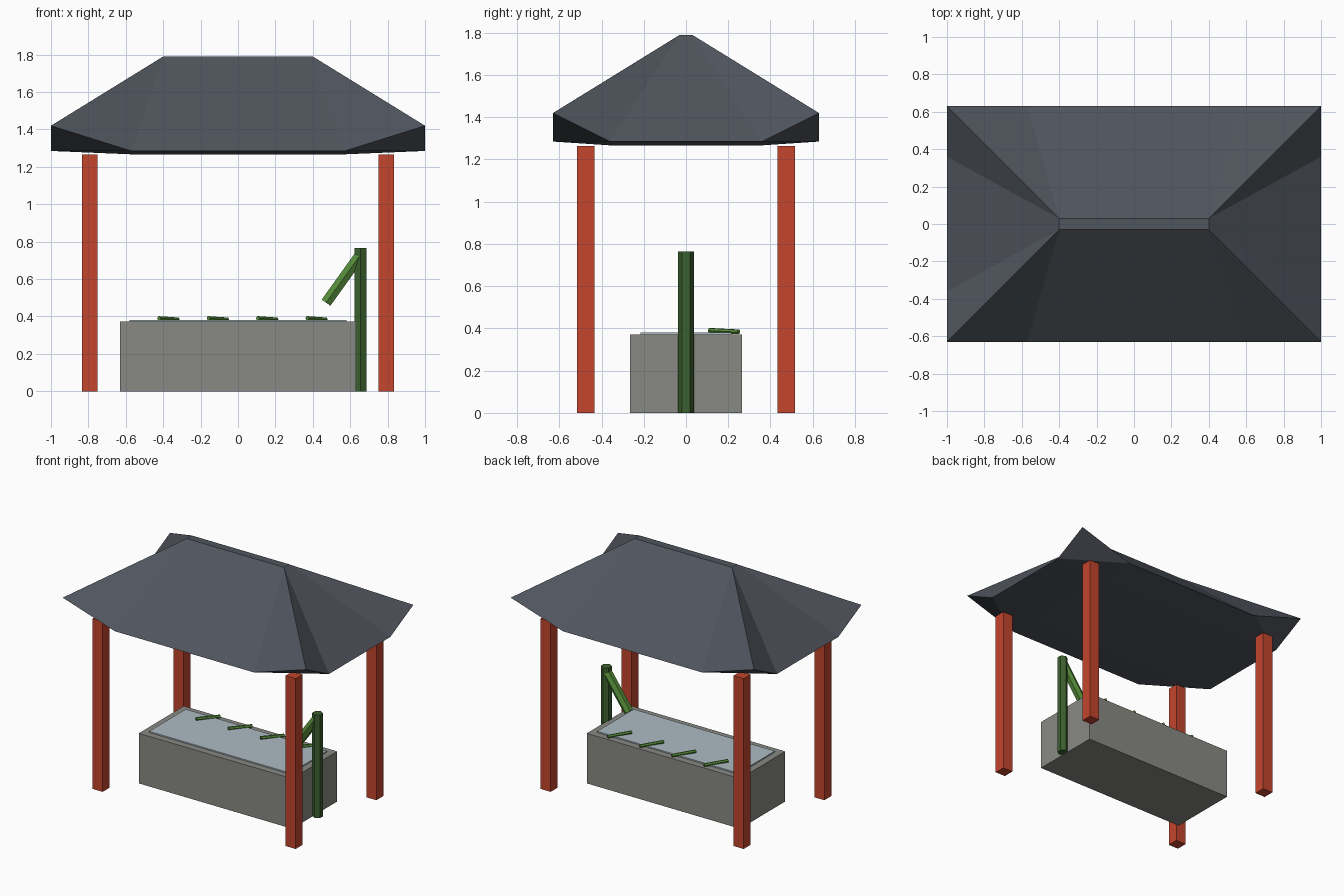
import bpy, bmesh
from mathutils import Vector

cube = bpy.data.objects.get("Cube")
if cube:
    bpy.data.objects.remove(cube, do_unlink=True)


def material(name, rgb):
    m = bpy.data.materials.new(name)
    m.use_nodes = True
    m.diffuse_color = (*rgb, 1)
    m.node_tree.nodes["Principled BSDF"].inputs["Base Color"].default_value = (*rgb, 1)
    return m


slate = material("slate", (0.08, 0.09, 0.11))
red = material("red_wood", (0.55, 0.06, 0.027))
stone = material("stone", (0.25, 0.25, 0.23))
water_blue = material("water", (0.42, 0.50, 0.55))
dark_green = material("dark_bamboo", (0.045, 0.12, 0.028))
light_green = material("light_bamboo", (0.09, 0.26, 0.04))


def finish(name, bm, mat):
    bmesh.ops.recalc_face_normals(bm, faces=bm.faces)
    mesh = bpy.data.meshes.new(name)
    bm.to_mesh(mesh)
    bm.free()
    mesh.materials.append(mat)
    ob = bpy.data.objects.new(name, mesh)
    bpy.context.collection.objects.link(ob)
    return ob


def box(name, size, base, mat):
    """Box standing on the point base."""
    bm = bmesh.new()
    bmesh.ops.create_cube(bm, size=1)
    bmesh.ops.scale(bm, vec=size, verts=bm.verts)
    bmesh.ops.translate(bm, vec=Vector(base) + Vector((0, 0, size[2] / 2)), verts=bm.verts)
    return finish(name, bm, mat)


def cane(name, start, end, radius, mat):
    """Six-sided rod between two points."""
    start, end = Vector(start), Vector(end)
    axis = end - start
    bm = bmesh.new()
    bmesh.ops.create_cone(bm, cap_ends=True, segments=6, radius1=radius,
                          radius2=radius, depth=axis.length)
    ob = finish(name, bm, mat)
    ob.location = (start + end) / 2
    ob.rotation_euler = Vector((0, 0, 1)).rotation_difference(axis).to_euler()
    return ob


# Hipped roof with upturned corners, built as four matching quarters
def roof(name, mat):
    bm = bmesh.new()
    for sx in (1, -1):
        for sy in (1, -1):
            def v(x, y, z):
                return bm.verts.new((x * sx, y * sy, z))
            ridge, ridge_mid = v(0.4, 0.03, 1.79), v(0, 0.03, 1.79)
            ridge_end, ridge_core = v(0.4, 0, 1.79), v(0, 0, 1.79)
            corner = v(1, 0.63, 1.42)
            long_low, long_mid = v(0.57, 0.63, 1.285), v(0, 0.63, 1.285)
            side_low, side_mid = v(1, 0.36, 1.285), v(1, 0, 1.285)
            belly, belly_long = v(0.57, 0.36, 1.267), v(0, 0.36, 1.267)
            belly_side, belly_core = v(0.57, 0, 1.267), v(0, 0, 1.267)
            for face in ((ridge, ridge_mid, ridge_core, ridge_end),
                         (ridge_mid, ridge, long_low, long_mid),
                         (ridge, corner, long_low),
                         (ridge, side_low, corner),
                         (ridge, ridge_end, side_mid, side_low),
                         (corner, side_low, long_low),
                         (belly, long_low, side_low),
                         (belly, belly_long, long_mid, long_low),
                         (belly, side_low, side_mid, belly_side),
                         (belly, belly_side, belly_core, belly_long)):
                bm.faces.new(face)
    bmesh.ops.remove_doubles(bm, verts=bm.verts, dist=0.001)
    return finish(name, bm, mat)


roof("roof", slate)

# Corner posts
for side, x in (("left", 0.793), ("right", -0.793)):
    for end, y in (("front", -0.474), ("back", 0.474)):
        box(f"{end}_{side}_post", (0.083, 0.083, 1.265), (x, y, 0), red)

# Stone basin and its water surface
box("basin", (1.26, 0.53, 0.372), (0, 0, 0), stone)
box("water", (1.16, 0.43, 0.009), (0, 0, 0.372), water_blue)

# Bamboo upright and slanted spout
cane("bamboo_upright", (0.655, 0, 0), (0.655, 0, 0.765), 0.037, dark_green)
cane("bamboo_spout", (0.662, 0, 0.741), (0.471, 0, 0.474), 0.033, light_green)

# Ladle handles resting along the back of the basin
for i in range(4):
    x = -0.372 + 0.264 * i
    cane(f"ladle_{i + 1}", (x - 0.05, 0.111, 0.391), (x + 0.05, 0.249, 0.384), 0.012, light_green)
